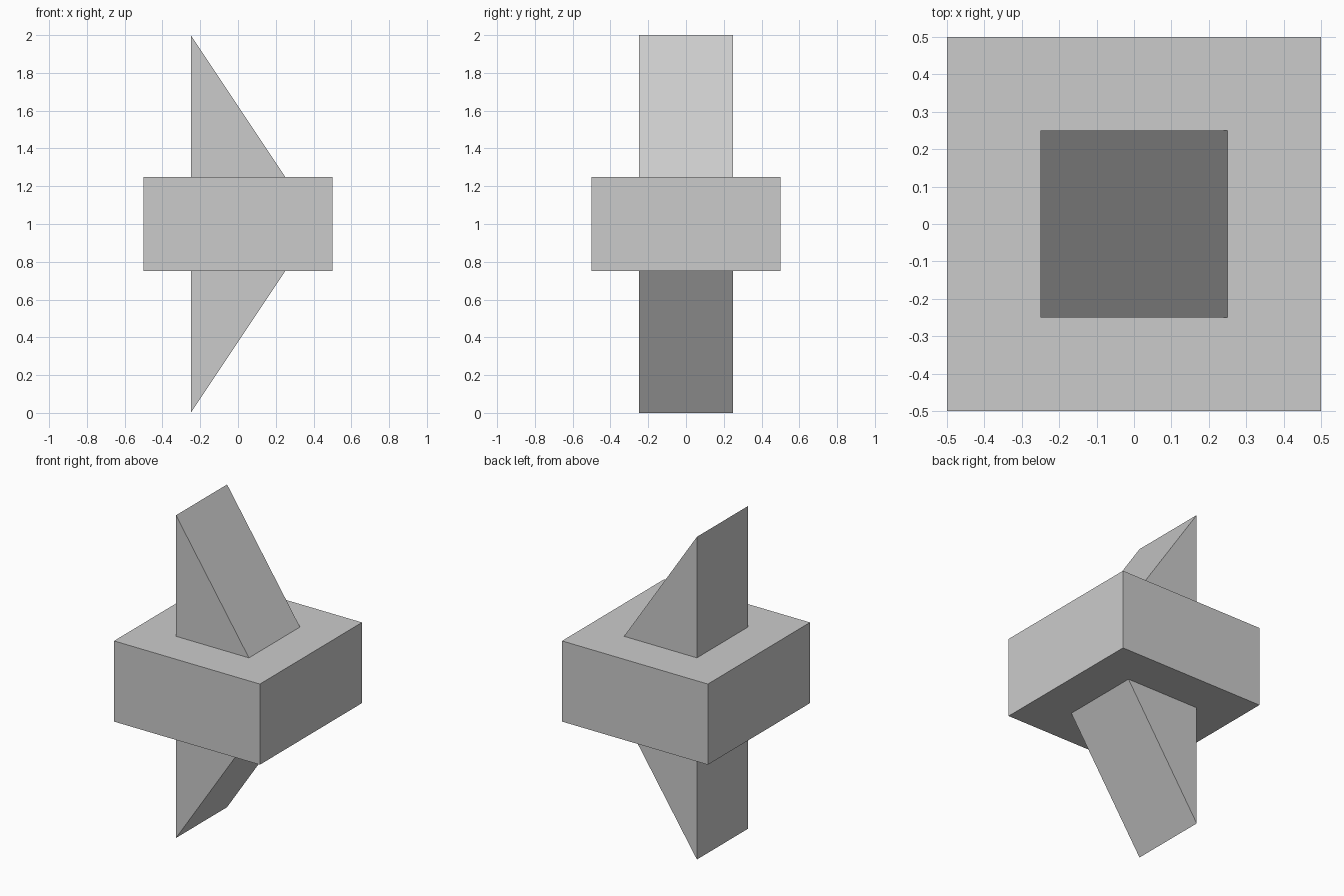
import bpy, bmesh

if "Cube" in bpy.data.objects:
    bpy.data.objects.remove(bpy.data.objects["Cube"])


def prism(name, profile, half_depth):
    """Extrude an XZ profile symmetrically along Y."""
    bm = bmesh.new()
    face = bm.faces.new([bm.verts.new((x, -half_depth, z)) for x, z in profile])
    ext = bmesh.ops.extrude_face_region(bm, geom=[face])
    verts = [v for v in ext["geom"] if isinstance(v, bmesh.types.BMVert)]
    bmesh.ops.translate(bm, verts=verts, vec=(0, 2 * half_depth, 0))
    bmesh.ops.recalc_face_normals(bm, faces=bm.faces)
    mesh = bpy.data.meshes.new(name)
    bm.to_mesh(mesh)
    bm.free()
    obj = bpy.data.objects.new(name, mesh)
    bpy.context.collection.objects.link(obj)
    return obj


# Square middle block
prism("middle_block", [(-0.5, 0.75), (0.5, 0.75), (0.5, 1.25), (-0.5, 1.25)], 0.5)

# Matching wedges above and below the block
for name, base, tip in (("upper_wedge", 1.25, 2.0), ("lower_wedge", 0.75, 0.0)):
    prism(name, [(-0.25, base), (0.25, base), (-0.25, tip)], 0.25)
